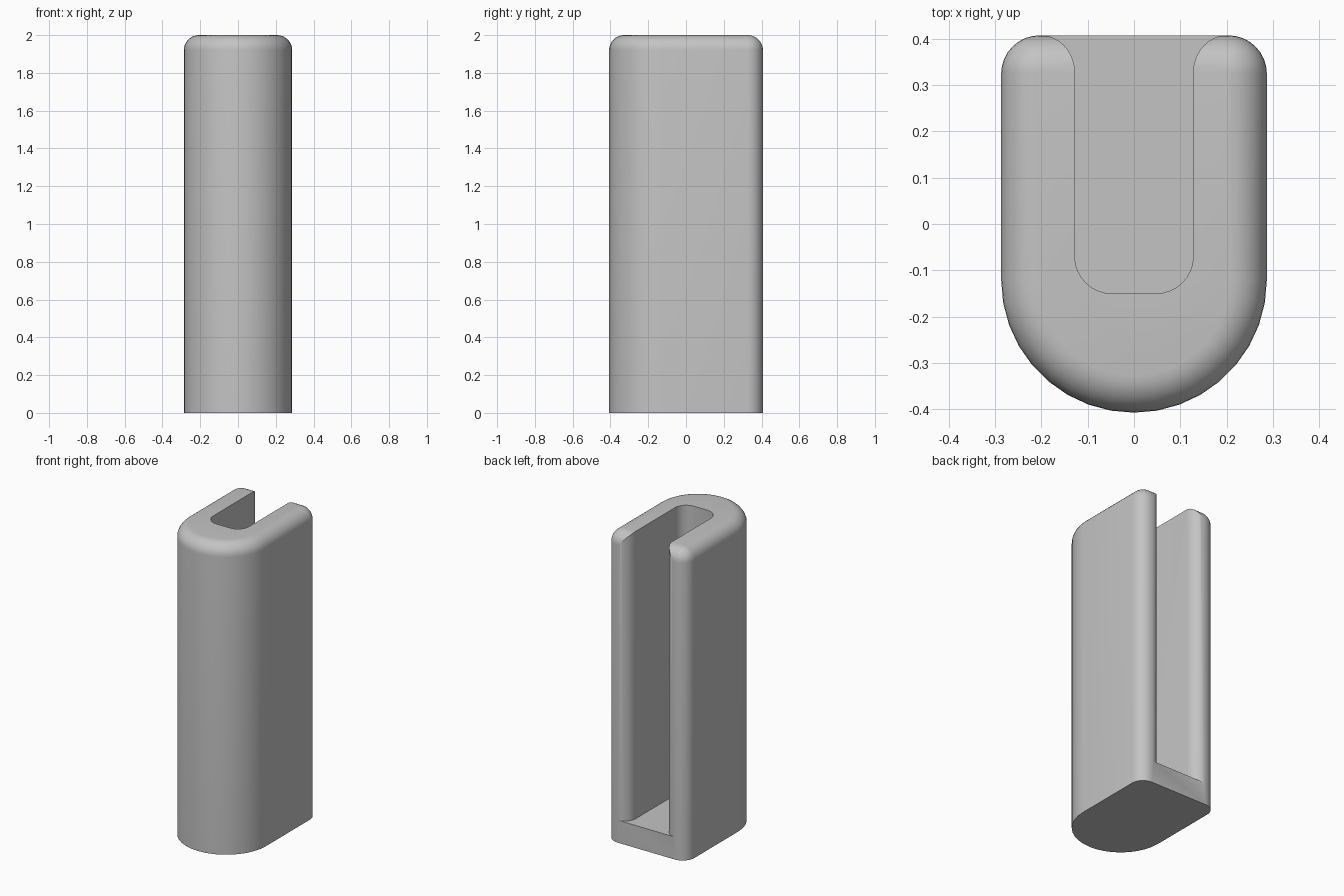
import bpy, bmesh
from math import sin, cos, pi, radians

if "Cube" in bpy.data.objects:
    bpy.data.objects.remove(bpy.data.objects["Cube"], do_unlink=True)

HALF_W, HALF_D, HEIGHT = 0.287, 0.4075, 2.0
FILLET, CORNER = 0.08, 0.083
SLOT_W, SLOT_FRONT, SLOT_FLOOR, SLOT_R = 0.128, -0.15, 0.145, 0.08


def arc(cx, cy, r, start, end, n):
    """Points along an arc, angles in degrees."""
    angles = [radians(start + (end - start) * i / n) for i in range(n + 1)]
    return [(cx + r * cos(a), cy + r * sin(a)) for a in angles]


def loft(name, rings):
    """Closed solid through a stack of (outline, height) rings."""
    bm = bmesh.new()
    loops = [[bm.verts.new((x, y, z)) for x, y in pts] for pts, z in rings]
    for low, high in zip(loops, loops[1:]):
        for i in range(len(low)):
            j = (i + 1) % len(low)
            bm.faces.new((low[i], low[j], high[j], high[i]))
    bm.faces.new(loops[0][::-1])
    bm.faces.new(loops[-1])
    bmesh.ops.recalc_face_normals(bm, faces=bm.faces)
    mesh = bpy.data.meshes.new(name)
    bm.to_mesh(mesh)
    bm.free()
    obj = bpy.data.objects.new(name, mesh)
    bpy.context.collection.objects.link(obj)
    return obj


def body_outline(inset):
    """Round front, small rounded corners at the back."""
    cx, cy = HALF_W - CORNER, HALF_D - CORNER
    return (arc(0, HALF_W - HALF_D, HALF_W - inset, 180, 360, 18)
            + arc(cx, cy, CORNER - inset, 0, 90, 8)
            + arc(-cx, cy, CORNER - inset, 90, 180, 8))


def slot_outline():
    """Slot with rounded inner corners and a flared mouth."""
    right = arc(SLOT_W - SLOT_R, SLOT_FRONT + SLOT_R, SLOT_R, -90, 0, 8)
    right += arc(SLOT_W + SLOT_R, HALF_D - 0.078, SLOT_R, 180, 90, 10)
    right.append((SLOT_W + SLOT_R, HALF_D + 0.1))
    return right + [(-x, y) for x, y in reversed(right)]


# Body with a rounded top edge
rings = [(body_outline(0), 0)]
for i in range(9):
    a = pi / 2 * i / 8
    rings.append((body_outline(FILLET * (1 - cos(a))),
                  HEIGHT - FILLET * (1 - sin(a))))
body = loft("slotted_body", rings)

# Slot cut, open at the back and top
cutter = loft("slot_cutter", [(slot_outline(), SLOT_FLOOR),
                              (slot_outline(), HEIGHT + 0.2)])
cut = body.modifiers.new("slot", "BOOLEAN")
cut.operation = "DIFFERENCE"
cut.solver = "EXACT"
cut.object = cutter
bpy.ops.object.select_all(action="DESELECT")
body.select_set(True)
bpy.context.view_layer.objects.active = body
bpy.ops.object.modifier_apply(modifier=cut.name)
bpy.data.objects.remove(cutter, do_unlink=True)

# Plain grey finish
grey = bpy.data.materials.new("light_grey")
grey.use_nodes = True
color = (0.55, 0.55, 0.55, 1)
grey.diffuse_color = color
grey.node_tree.nodes["Principled BSDF"].inputs["Base Color"].default_value = color
body.data.materials.clear()
body.data.materials.append(grey)
bpy.ops.object.shade_smooth_by_angle(angle=radians(30))
